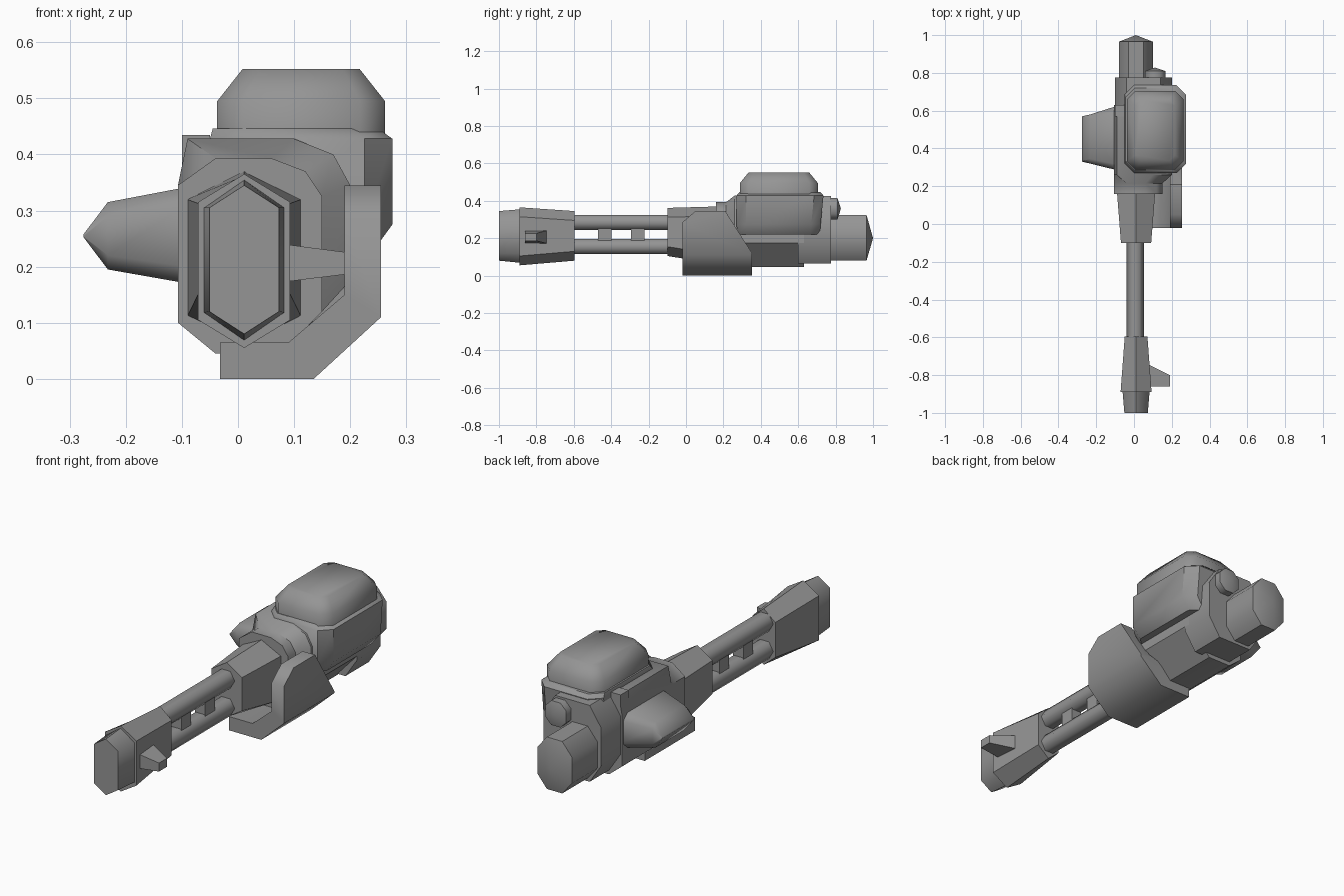
import bpy, bmesh, math
from mathutils import Vector

cube = bpy.data.objects.get("Cube")
if cube:
    bpy.data.objects.remove(cube, do_unlink=True)

metal = bpy.data.materials.new("grey_metal")
metal.use_nodes = True
GREY = (0.3, 0.3, 0.3, 1)
metal.diffuse_color = GREY
metal.node_tree.nodes["Principled BSDF"].inputs["Base Color"].default_value = GREY


def finish(name, bm, angle=40, bevel=0, segments=2):
    """Turn a bmesh into a shaded object, with an optional bevel."""
    bmesh.ops.remove_doubles(bm, verts=bm.verts, dist=0.0005)
    bmesh.ops.recalc_face_normals(bm, faces=bm.faces)
    mesh = bpy.data.meshes.new(name)
    bm.to_mesh(mesh)
    bm.free()
    mesh.materials.append(metal)
    obj = bpy.data.objects.new(name, mesh)
    bpy.context.collection.objects.link(obj)
    bpy.ops.object.select_all(action="DESELECT")
    obj.select_set(True)
    bpy.context.view_layer.objects.active = obj
    bpy.ops.object.shade_smooth_by_angle(angle=math.radians(angle))
    if bevel:
        mod = obj.modifiers.new("soft_edges", "BEVEL")
        mod.width, mod.segments = bevel, segments
    return obj


def loft(name, rings, angle=40, tip=None, **kw):
    """Skin a run of matching rings and cap both ends, the last with a tip if given."""
    bm = bmesh.new()
    rows = [[bm.verts.new(p) for p in ring] for ring in rings]
    n = len(rows[0])
    for a, b in zip(rows, rows[1:]):
        for i in range(n):
            j = (i + 1) % n
            bm.faces.new((a[i], a[j], b[j], b[i]))
    bm.faces.new(rows[0])
    if tip:
        t = bm.verts.new(tip)
        for i in range(n):
            bm.faces.new((rows[-1][i], rows[-1][(i + 1) % n], t))
    else:
        bm.faces.new(rows[-1])
    return finish(name, bm, angle, **kw)


def at_y(y, outline):
    return [Vector((x, y, z)) for x, z in outline]


def octagon(x0, x1, z0, z1, cx, cz):
    """Rectangle with cut corners."""
    return [(x0 + cx, z0), (x1 - cx, z0), (x1, z0 + cz), (x1, z1 - cz),
            (x1 - cx, z1), (x0 + cx, z1), (x0, z1 - cz), (x0, z0 + cz)]


def tall_hex(w, z0, z1, cz=0.05, mid=0.011):
    """Upright hexagon with points at top and bottom."""
    return [(mid, z0), (mid + w, z0 + cz), (mid + w, z1 - cz),
            (mid, z1), (mid - w, z1 - cz), (mid - w, z0 + cz)]


def box(name, x0, x1, y0, y1, z0, z1):
    outline = [(x0, z0), (x1, z0), (x1, z1), (x0, z1)]
    return loft(name, [at_y(y0, outline), at_y(y1, outline)])


# Muzzle
loft("muzzle_tip", [at_y(-1, tall_hex(0.062, 0.08, 0.345, 0.04)),
                    at_y(-0.88, tall_hex(0.072, 0.068, 0.355))], 65)
loft("muzzle_sleeve", [at_y(-0.89, tall_hex(0.082, 0.055, 0.365)),
                       at_y(-0.595, tall_hex(0.06, 0.08, 0.345))], 40)
loft("muzzle_prong", [
    [Vector((x, y, z)) for y, z in ((ya, za), (yb, za), (yb, zb), (ya, zb))]
    for x, ya, yb, za, zb in ((0.06, -0.86, -0.735, 0.17, 0.243),
                              (0.19, -0.86, -0.8, 0.186, 0.226))])

# Twin barrels and the blocks that join them
for name, z in (("upper_barrel", 0.285), ("lower_barrel", 0.155)):
    ring = [(0.007 + 0.046 * math.cos(i * math.pi / 3),
             z + 0.046 * math.sin(i * math.pi / 3)) for i in range(6)]
    loft(name, [at_y(-0.62, ring), at_y(-0.07, ring)], 65)
for i, y in enumerate((-0.435, -0.257)):
    box(f"barrel_spacer_{i + 1}", -0.02, 0.034, y - 0.036, y + 0.036, 0.17, 0.27)

# Barrel shroud
loft("barrel_shroud", [at_y(-0.1, tall_hex(0.08, 0.105, 0.362)),
                       at_y(0.18, tall_hex(0.102, 0.06, 0.37))])

# Receiver: a narrow front collar growing into the full body
collar = [(-0.04, 0.045), (0.075, 0.045), (0.15, 0.12), (0.15, 0.325),
          (0.12, 0.37), (0.06, 0.393), (-0.04, 0.393), (-0.107, 0.345), (-0.107, 0.1)]
body = [(-0.04, 0.045), (0.08, 0.045), (0.2, 0.175), (0.2, 0.345),
        (0.17, 0.4), (0.1, 0.428), (-0.09, 0.428), (-0.107, 0.345), (-0.107, 0.1)]
loft("receiver", [at_y(0.16, collar), at_y(0.215, collar),
                  at_y(0.26, body), at_y(0.63, body)])

# Rear housing
rear = octagon(-0.1, 0.2, 0.065, 0.425, 0.06, 0.09)
loft("rear_housing", [at_y(0.6, rear), at_y(0.775, rear)], 50)
box("rear_latch", -0.1, -0.05, 0.57, 0.63, 0.36, 0.435)

# Rear cap and its small bolt
cap = octagon(-0.08, 0.1, 0.08, 0.325, 0.05, 0.06)
loft("rear_cap", [at_y(0.75, cap), at_y(0.965, cap)], 50, tip=(0.01, 1, 0.2))
bolt = octagon(0.058, 0.166, 0.3, 0.415, 0.03, 0.03)
loft("rear_bolt", [at_y(0.74, bolt), at_y(0.81, bolt)], 50, tip=(0.112, 0.828, 0.358))


# Ammunition box: lower tray and domed lid
def tray_ring(z, x0, x1, y0, y1, c=0.05):
    return [Vector((x, y, z)) for x, y in octagon(x0, x1, y0, y1, c, c)]


loft("ammo_tray", [tray_ring(0.22, -0.05, 0.235, 0.275, 0.715),
                   tray_ring(0.275, -0.05, 0.275, 0.27, 0.72),
                   tray_ring(0.428, -0.05, 0.275, 0.27, 0.735),
                   tray_ring(0.446, -0.045, 0.25, 0.285, 0.72)])
loft("ammo_lid", [tray_ring(0.42, -0.037, 0.262, 0.288, 0.705, 0.045),
                  tray_ring(0.495, -0.037, 0.262, 0.288, 0.705, 0.045),
                  tray_ring(0.552, 0.008, 0.217, 0.335, 0.658, 0.03)], 50)

# Hand guard: a bent plate whose sides are trimmed to a slanted outline
guard_bend = [(-0.032, 0), (0.135, 0), (0.255, 0.11), (0.255, 0.345),
              (0.19, 0.345), (0.19, 0.15), (0.09, 0.065), (-0.032, 0.065)]
bm = bmesh.new()
rows = [[bm.verts.new(p) for p in at_y(y, guard_bend)] for y in (-0.02, 0.353)]
for i in range(8):
    j = (i + 1) % 8
    bm.faces.new((rows[0][i], rows[0][j], rows[1][j], rows[1][i]))
for row in rows:
    for ids in ((0, 1, 6, 7), (1, 2, 5, 6), (2, 3, 4, 5)):
        bm.faces.new([row[i] for i in ids])
for point, normal in (((0, 0.21, 0.345), (0, 0.22, 0.14)),
                      ((0, 0.05, 0.345), (0, -0.06, 0.07))):
    cut = bmesh.ops.bisect_plane(bm, geom=bm.verts[:] + bm.edges[:] + bm.faces[:],
                                 plane_co=point, plane_no=normal, clear_outer=True)
    edges = [e for e in cut["geom_cut"] if isinstance(e, bmesh.types.BMEdge)]
    bmesh.ops.holes_fill(bm, edges=edges)
finish("hand_guard", bm, 50)

# Side pod: a wedge that narrows to a ridge
loft("side_pod", [
    [Vector((x, y, z)) for y, z in octagon(y0, y1, z0, z1, c, c)]
    for x, y0, y1, z0, z1, c in ((-0.09, 0.285, 0.625, 0.17, 0.342, 0.03),
                                 (-0.232, 0.32, 0.58, 0.195, 0.315, 0.025),
                                 (-0.275, 0.33, 0.57, 0.252, 0.258, 0.002))], 50)
